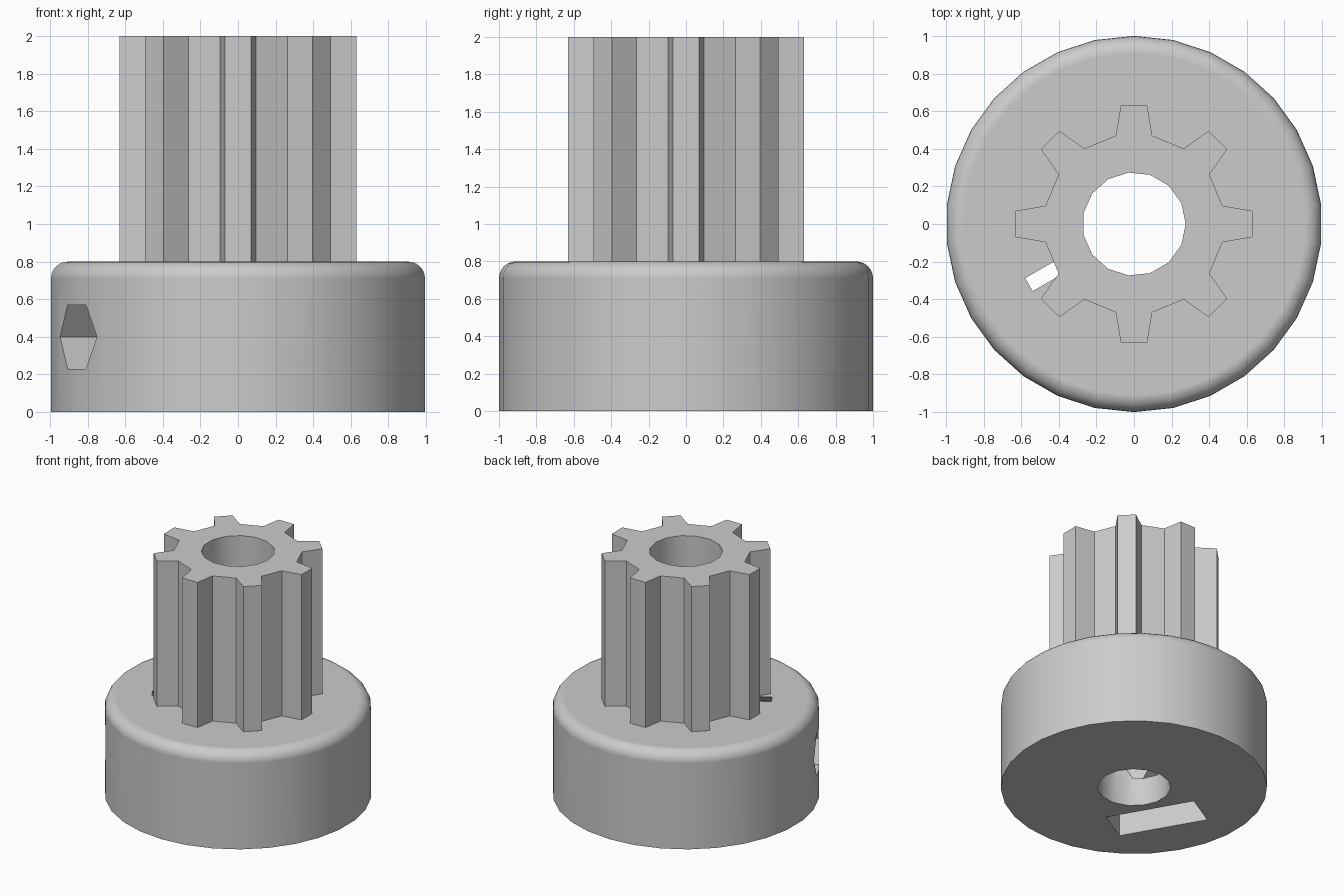
import bpy
import bmesh
import math
from mathutils import Matrix, Vector

if "Cube" in bpy.data.objects:
    bpy.data.objects.remove(bpy.data.objects["Cube"], do_unlink=True)

grey = bpy.data.materials.new("plain grey")
grey.use_nodes = True
colour = (0.6, 0.6, 0.6, 1)
grey.diffuse_color = colour
grey.node_tree.nodes["Principled BSDF"].inputs["Base Color"].default_value = colour


def ring(sides, radius, start=0):
    """Corners of a regular polygon."""
    angles = [math.radians(start) + i * math.tau / sides for i in range(sides)]
    return [(radius * math.cos(a), radius * math.sin(a)) for a in angles]


def prism(name, outline, low, high, matrix=Matrix(), rounding=0):
    """Extrude an outline along local z, optionally rounding the top rim."""
    bm = bmesh.new()
    base = bm.faces.new([bm.verts.new((x, y, low)) for x, y in outline])
    extruded = bmesh.ops.extrude_face_region(bm, geom=[base], use_keep_orig=True)["geom"]
    top = [v for v in extruded if isinstance(v, bmesh.types.BMVert)]
    bmesh.ops.translate(bm, verts=top, vec=(0, 0, high - low))
    bmesh.ops.recalc_face_normals(bm, faces=bm.faces)
    if rounding:
        rim = [e for e in bm.edges if all(v in top for v in e.verts)]
        bmesh.ops.bevel(bm, geom=rim, offset=rounding, segments=6,
                        profile=0.5, affect='EDGES')
    bm.transform(matrix)
    mesh = bpy.data.meshes.new(name)
    bm.to_mesh(mesh)
    bm.free()
    mesh.materials.append(grey)
    obj = bpy.data.objects.new(name, mesh)
    bpy.context.collection.objects.link(obj)
    return obj


def cut(obj, cutters):
    """Subtract each cutter from an object and apply the result."""
    bpy.context.view_layer.objects.active = obj
    for cutter in cutters:
        mod = obj.modifiers.new("cut", 'BOOLEAN')
        mod.operation = 'DIFFERENCE'
        mod.solver = 'EXACT'
        mod.object = cutter
        bpy.ops.object.modifier_apply(modifier=mod.name)


# Round hub with a soft upper rim
hub = prism("hub", ring(30, 1, 90), 0, 0.8, rounding=0.09)

# Eight-toothed gear column
tooth = [Vector(p) for p in ((0.47, -0.097), (0.63, -0.07), (0.63, 0.07), (0.47, 0.097))]
gear_outline = [Matrix.Rotation(i * math.tau / 8, 2) @ p for i in range(8) for p in tooth]
gear = prism("toothed_column", gear_outline, 0.8, 2)

# Set screw hole and nut pocket share a sideways axis through the hub
to_side = (Matrix.Translation((0, 0, 0.4))
           @ Matrix.Rotation(math.radians(210), 4, 'Z')
           @ Matrix(((0, 0, 1, 0), (1, 0, 0, 0), (0, 1, 0, 0), (0, 0, 0, 1))))
bore = prism("bore_cutter", ring(15, 0.275), -0.5, 2.5)
screw = prism("screw_hole_cutter", ring(6, 0.196), 0, 1.2, to_side)
nut = prism("nut_cutter", ring(6, 0.423, 90), 0.35, 0.645, to_side)
slot = prism("nut_slot_cutter", [(-0.35, -0.6), (0.35, -0.6), (0.35, 0), (-0.35, 0)],
             0.35, 0.645, to_side)

cut(hub, [bore, screw, nut, slot])
cut(gear, [bore, nut])
for cutter in (bore, screw, nut, slot):
    bpy.data.objects.remove(cutter, do_unlink=True)

# Smooth round surfaces, crisp teeth and pockets
for part in (hub, gear):
    bpy.ops.object.select_all(action='DESELECT')
    part.select_set(True)
    bpy.context.view_layer.objects.active = part
    bpy.ops.object.shade_smooth_by_angle(angle=math.radians(28))
    weighted = part.modifiers.new("weighted_normals", 'WEIGHTED_NORMAL')
    weighted.keep_sharp = True
